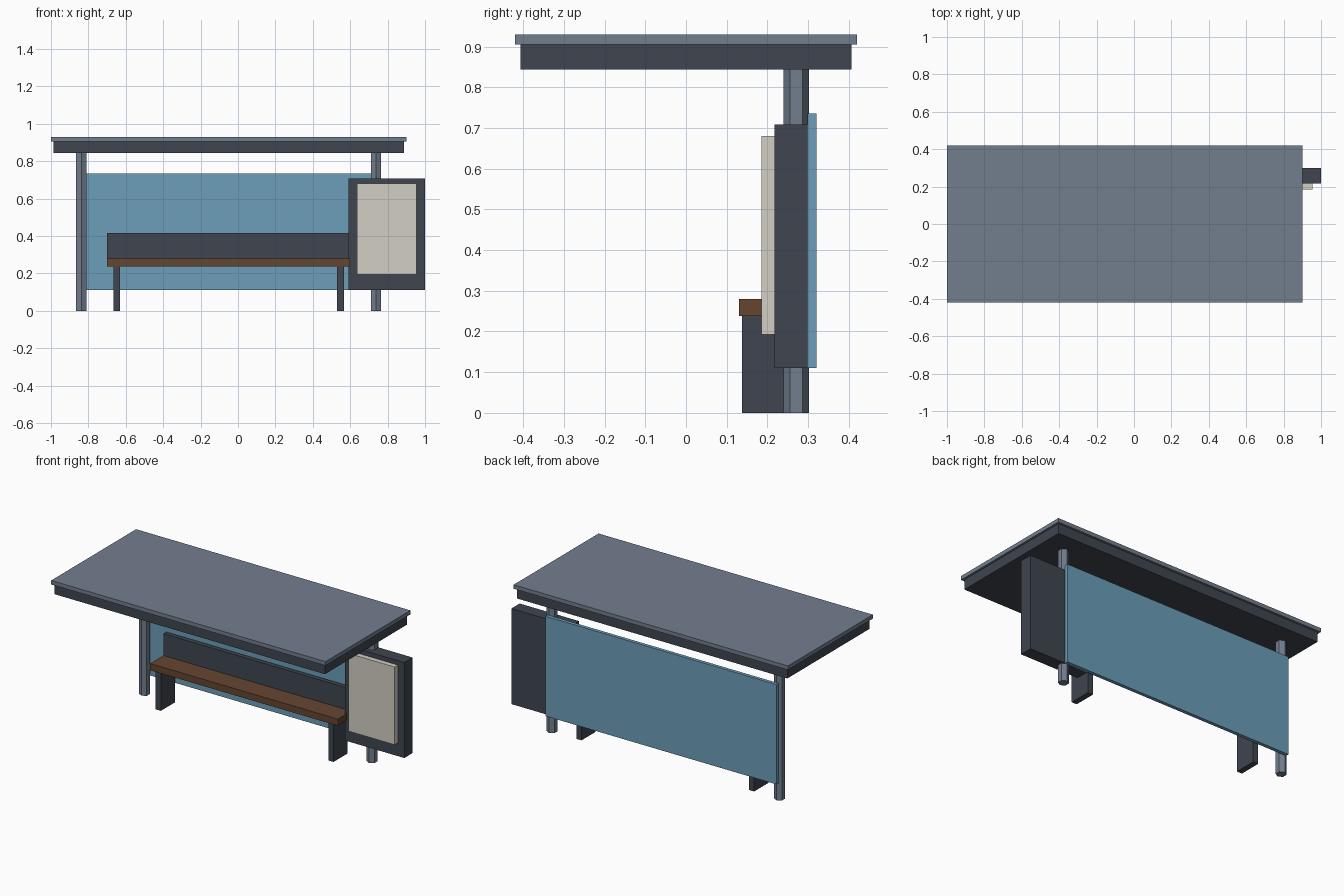
import bpy

if "Cube" in bpy.data.objects:
    bpy.data.objects.remove(bpy.data.objects["Cube"])


def material(name, rgb):
    m = bpy.data.materials.new(name)
    m.diffuse_color = (*rgb, 1.0)
    m.use_nodes = True
    m.node_tree.nodes["Principled BSDF"].inputs["Base Color"].default_value = m.diffuse_color
    return m


steel = material("steel", (0.17, 0.21, 0.27))
dark = material("dark_metal", (0.05, 0.06, 0.08))
glass = material("blue_glass", (0.15, 0.34, 0.49))
wood = material("wood", (0.13, 0.06, 0.03))
paper = material("paper", (0.65, 0.62, 0.55))


def box(name, x, y, z, mat):
    """Box from its (min, max) range on each axis."""
    bpy.ops.mesh.primitive_cube_add(
        size=1, location=[(a + b) / 2 for a, b in (x, y, z)])
    ob = bpy.context.object
    ob.name = name
    for v in ob.data.vertices:
        v.co = [c * (b - a) for c, (a, b) in zip(v.co, (x, y, z))]
    ob.data.materials.append(mat)
    return ob


# Roof with a slightly inset fascia below
box("roof_slab", (-1.0, 0.9), (-0.42, 0.42), (0.905, 0.93), steel)
box("roof_fascia", (-0.987, 0.887), (-0.407, 0.407), (0.843, 0.905), dark)

# Hexagonal posts
for side, x in (("left", -0.838), ("right", 0.738)):
    bpy.ops.mesh.primitive_cylinder_add(
        vertices=6, radius=0.031, depth=0.846, location=(x, 0.271, 0.423))
    post = bpy.context.object
    post.name = side + "_post"
    post.data.materials.append(steel)

# Rear glass panel
box("rear_glass", (-0.85, 0.75), (0.298, 0.32), (0.11, 0.735), glass)

# Bench
box("seat", (-0.70, 0.60), (0.13, 0.285), (0.238, 0.28), wood)
box("backrest", (-0.70, 0.60), (0.262, 0.29), (0.28, 0.417), dark)
for side, x in (("left", -0.648), ("right", 0.548)):
    box(side + "_bench_leg", (x - 0.018, x + 0.018), (0.137, 0.277), (0, 0.238), dark)

# Notice board beside the bench
box("notice_board_frame", (0.59, 1.0), (0.217, 0.299), (0.11, 0.708), dark)
box("notice_board_sheet", (0.635, 0.955), (0.185, 0.22), (0.193, 0.68), paper)
